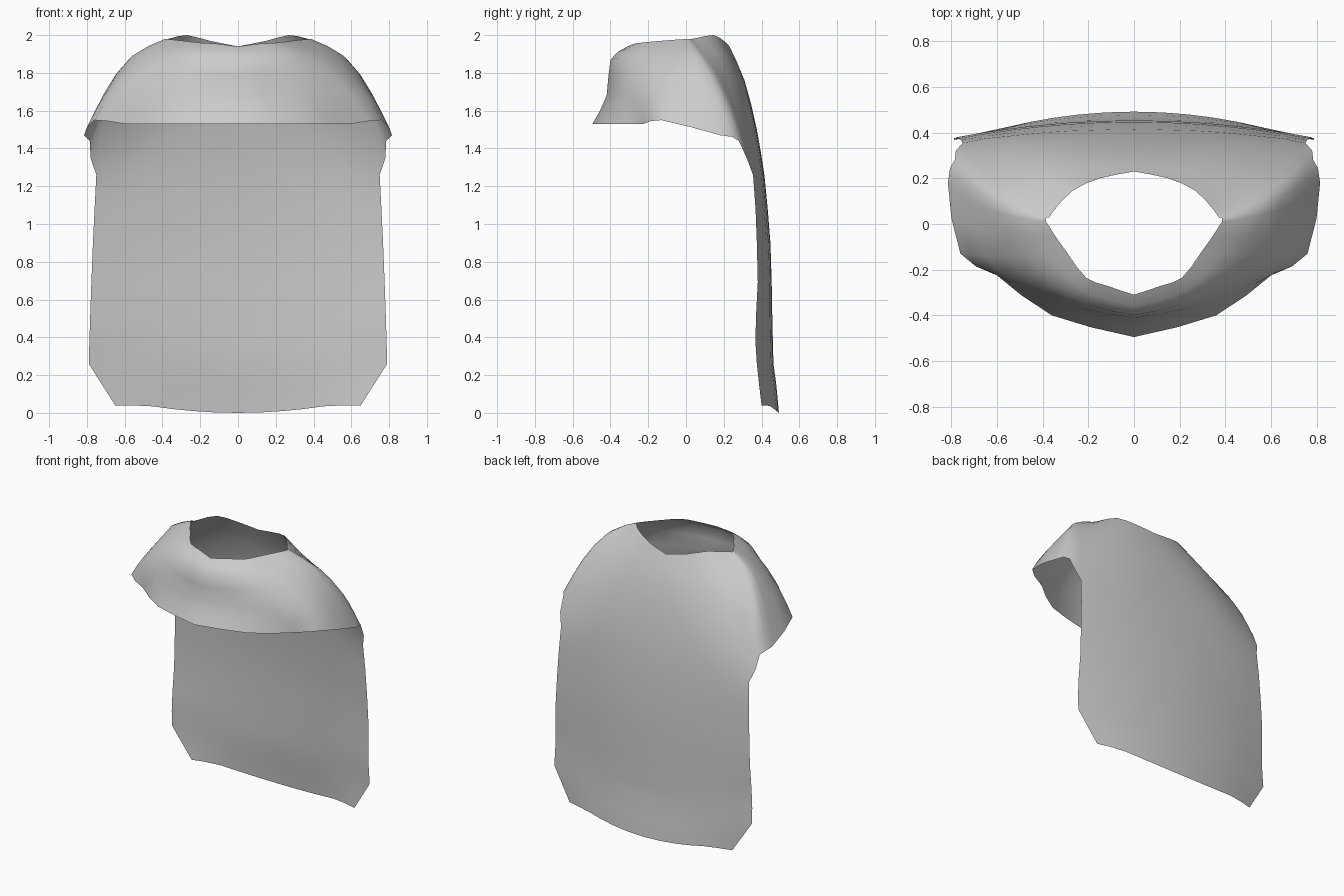
import bpy, bmesh
from mathutils import Vector

if "Cube" in bpy.data.objects:
    bpy.data.objects.remove(bpy.data.objects["Cube"])


def spline(pts, n):
    """Smooth path through pts, n steps per span."""
    p = [Vector(q) for q in pts]
    p = [2 * p[0] - p[1]] + p + [2 * p[-1] - p[-2]]
    out = []
    for i in range(1, len(p) - 2):
        a, b, c, d = p[i - 1:i + 3]
        for s in range(n):
            t = s / n
            out.append(0.5 * (2 * b + (c - a) * t + (2 * a - 5 * b + 4 * c - d) * t * t
                              + (3 * b - a - 3 * c + d) * t ** 3))
    return out + [p[-2]]


# Yoke ribs, neck to hem, from the back centre round the shoulder to the front centre
ribs = [
    [(0, .23, 1.94), (0, .31, 1.76), (0, .375, 1.5), (0, .415, 1.26)],
    [(.15, .20, 1.97), (.20, .295, 1.77), (.25, .37, 1.5), (.28, .408, 1.26)],
    [(.27, .145, 2.0), (.39, .25, 1.79), (.49, .345, 1.5), (.52, .388, 1.26)],
    [(.35, .06, 1.985), (.55, .17, 1.81), (.71, .28, 1.52), (.75, .355, 1.26)],
    [(.37, .03, 1.98), (.57, .11, 1.86), (.705, .20, 1.67), (.785, .28, 1.44)],
    [(.385, .01, 1.98), (.56, .04, 1.89), (.71, .10, 1.69), (.815, .18, 1.47)],
    [(.29, -.13, 1.97), (.46, -.14, 1.89), (.655, -.14, 1.71), (.76, -.13, 1.55)],
    [(.21, -.235, 1.96), (.34, -.27, 1.89), (.47, -.285, 1.70), (.60, -.225, 1.53)],
    [(.12, -.27, 1.955), (.20, -.355, 1.88), (.26, -.375, 1.69), (.36, -.40, 1.53)],
    [(0, -.31, 1.94), (0, -.40, 1.87), (0, -.42, 1.68), (0, -.495, 1.53)],
]
N = 2
rails = [spline([r[k] for r in ribs], N) for k in range(4)]
yoke = [spline([rail[i] for rail in rails], 2) for i in range(len(rails[0]))]

# Back panel rows: height, half width, centre y, edge y
rows = spline([(1.26, .75, .415), (.9, .768, .447), (.5, .783, .457), (.26, .79, .463)], 2)
edge_y = [.355, .368, .375, .38, .37, .368, .375]
rows = [(*r, e) for r, e in zip(rows, edge_y)]
rows += [(.15, .72, .478, .387), (.04, .65, .492, .40)]

bm = bmesh.new()


def sheet(grid):
    v = [[bm.verts.new(p) for p in col] for col in grid]
    for a, b in zip(v, v[1:]):
        for j in range(len(a) - 1):
            bm.faces.new((a[j], b[j], b[j + 1], a[j + 1]))


sheet(yoke)
panel = []
for col in yoke[:3 * N + 1]:
    u = col[-1].x / .75
    line = [col[-1]]
    for z, w, yc, ye in rows[1:]:
        if z < .1:
            z = .04 * min(1, u * u * 1.8)   # bottom hem dips in the middle
        line.append(Vector((u * w, yc + (ye - yc) * u * u, z)))
    panel.append(line)
sheet(panel)
bmesh.ops.remove_doubles(bm, verts=bm.verts, dist=.0005)

mesh = bpy.data.meshes.new("cape")
bm.to_mesh(mesh)
bm.free()
cape = bpy.data.objects.new("cape", mesh)
bpy.context.collection.objects.link(cape)

# Mirror the half to the other side
mirror = cape.modifiers.new("mirror", 'MIRROR')
mirror.use_clip = True
bpy.context.view_layer.objects.active = cape
cape.select_set(True)
bpy.ops.object.shade_smooth_by_angle(angle=1.0)
